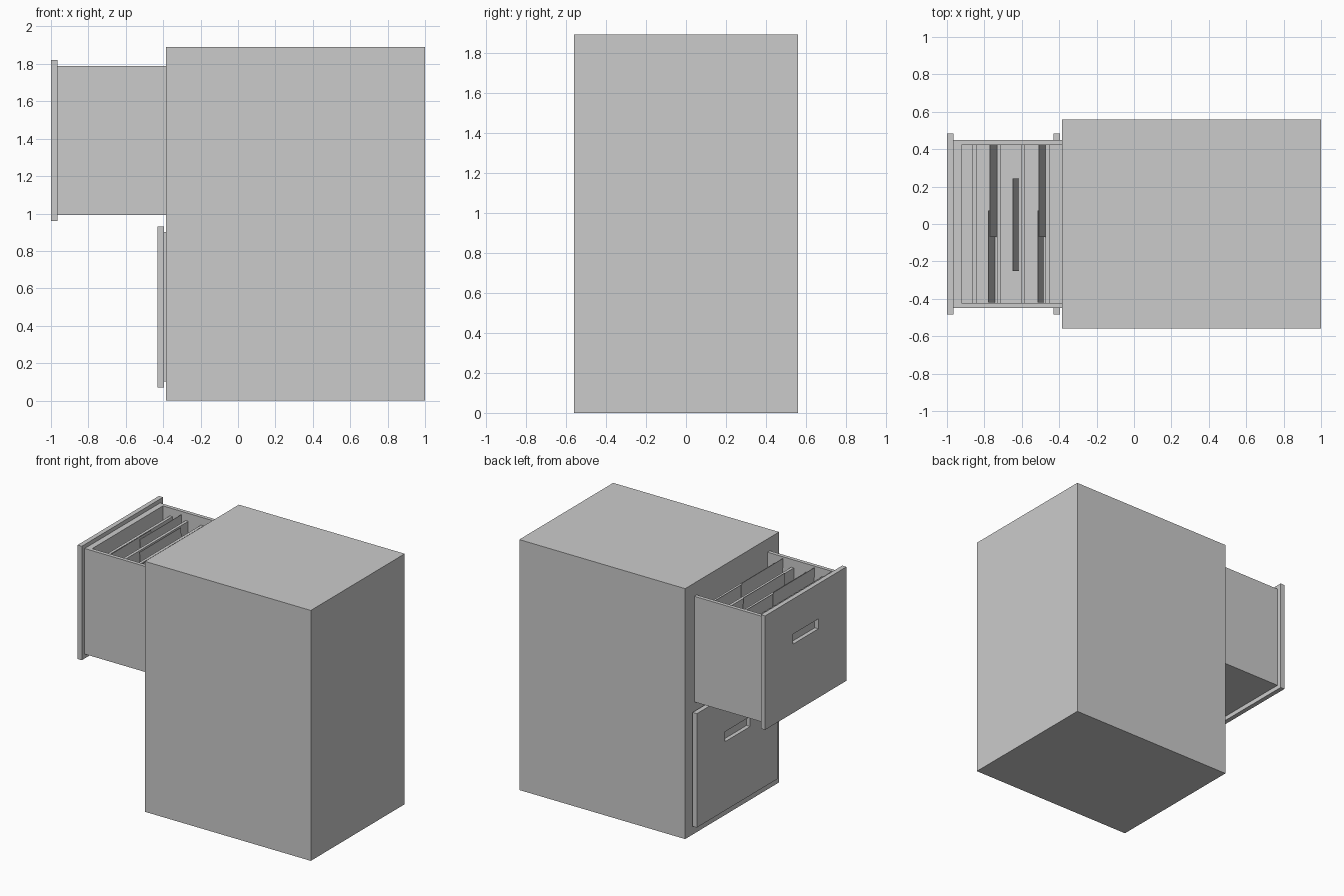
import bpy, bmesh, math
from mathutils import Matrix, Vector

if "Cube" in bpy.data.objects:
    bpy.data.objects.remove(bpy.data.objects["Cube"])


def box(name, x, y, z, tilt=0.0):
    """Box from (min, max) ranges, leaned about its lower edge along y."""
    bm = bmesh.new()
    bmesh.ops.create_cube(bm, size=1)
    size = [r[1] - r[0] for r in (x, y, z)]
    mid = Vector([(r[0] + r[1]) / 2 for r in (x, y, z)])
    bmesh.ops.scale(bm, vec=size, verts=bm.verts)
    bmesh.ops.translate(bm, vec=mid, verts=bm.verts)
    if tilt:
        bmesh.ops.rotate(bm, cent=(x[0], 0, z[0]), verts=bm.verts,
                         matrix=Matrix.Rotation(-tilt, 3, 'Y'))
    me = bpy.data.meshes.new(name)
    bm.to_mesh(me)
    bm.free()
    ob = bpy.data.objects.new(name, me)
    bpy.context.collection.objects.link(ob)
    return ob


def cut(ob, cutter):
    mod = ob.modifiers.new("cut", 'BOOLEAN')
    mod.operation = 'DIFFERENCE'
    mod.solver = 'EXACT'
    mod.object = cutter
    cutter.hide_render = True
    cutter.hide_viewport = True
    cutter.display_type = 'WIRE'


def drawer(label, x, z):
    # front panel with a slot for the fingers
    panel = box(label + "_drawer_panel", (x, x + 0.035), (-0.485, 0.485), (z, z + 0.86))
    slot = box(label + "_slot_cutter", (x - 0.05, x + 0.03), (-0.15, 0.15),
               (z + 0.52, z + 0.595))
    cut(panel, slot)
    # open-topped tray behind the panel
    tray = box(label + "_drawer_tray", (x + 0.035, x + 1.33), (-0.45, 0.45),
               (z + 0.033, z + 0.83))
    hollow = box(label + "_tray_cutter", (x + 0.078, x + 1.29), (-0.422, 0.422),
                 (z + 0.065, z + 1.0))
    cut(tray, hollow)


# cabinet body
box("cabinet_body", (-0.385, 1.0), (-0.56, 0.56), (0, 1.89))

# lower drawer shut, upper drawer pulled out
drawer("lower", -0.43, 0.07)
drawer("upper", -1.0, 0.96)

# upright dividers across the upper drawer
FLOOR = 1.025
for i, x in enumerate((-0.865, -0.733, -0.605, -0.472)):
    box(f"divider_{i + 1}", (x, x + 0.022), (-0.422, 0.422), (FLOOR, 1.73))

# leaning papers: top x, lowest y, top height
papers = [(-0.78, -0.42, 1.78), (-0.772, -0.07, 1.765), (-0.65, -0.25, 1.77),
          (-0.517, -0.42, 1.78), (-0.51, -0.07, 1.765)]
for i, (x, y, top) in enumerate(papers):
    lean = math.atan(0.032 / (top - FLOOR))
    box(f"paper_{i + 1}", (x + 0.032, x + 0.036), (y, y + 0.493), (FLOOR, top), lean)
